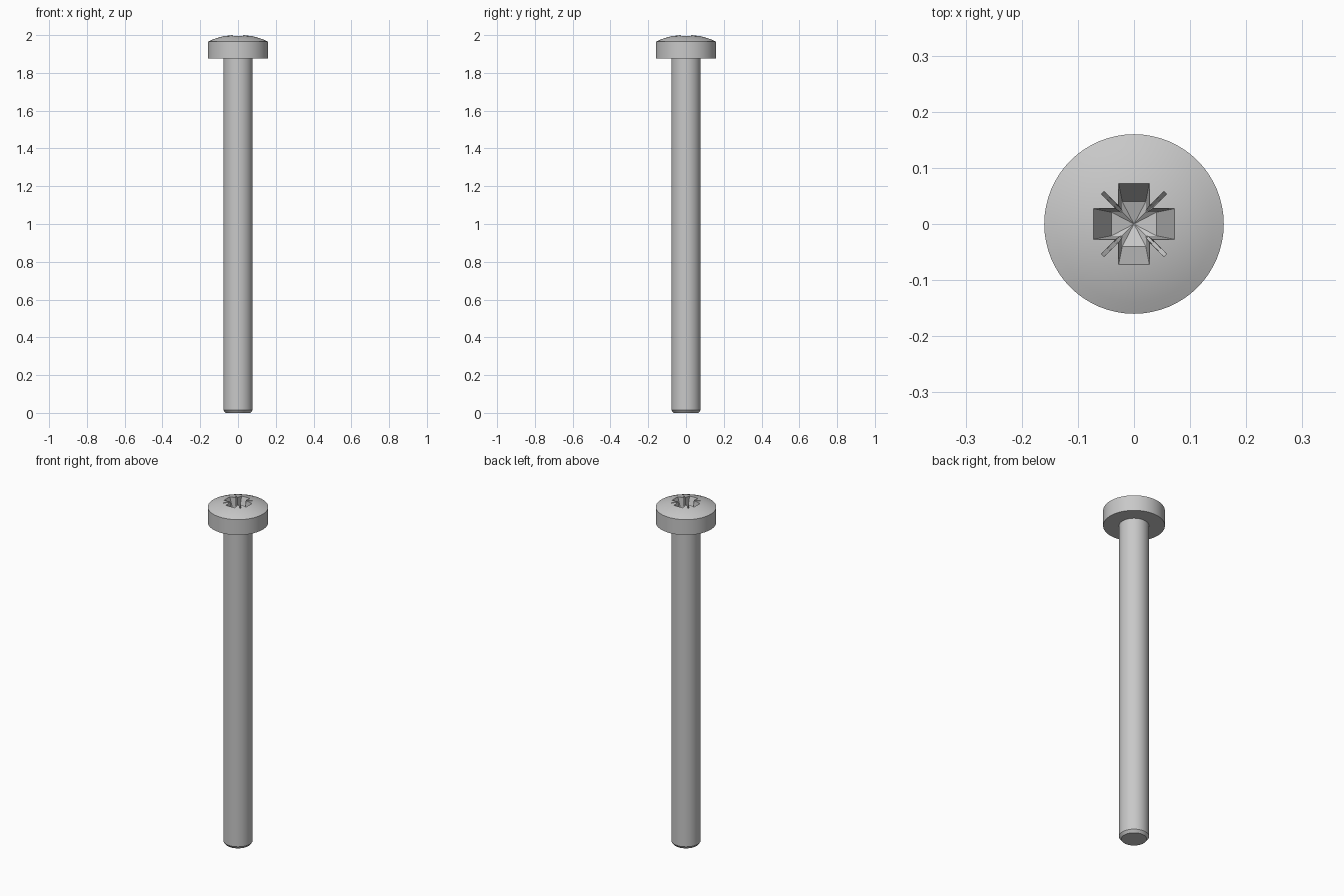
import bpy, bmesh, math
from mathutils import Matrix, Vector

cube = bpy.data.objects.get("Cube")
if cube:
    bpy.data.objects.remove(cube, do_unlink=True)

SEGMENTS = 64
HEAD_R, SHAFT_R = 0.16, 0.078
HEAD_Z, RIM_Z, CROWN_Z = 1.875, 1.965, 2.002

# One plain steel colour for the whole screw
steel = bpy.data.materials.new("steel grey")
steel.use_nodes = True
colour = (0.58, 0.58, 0.58, 1)
steel.diffuse_color = colour
steel.node_tree.nodes["Principled BSDF"].inputs["Base Color"].default_value = colour


def make_object(name, bm):
    bmesh.ops.recalc_face_normals(bm, faces=bm.faces)
    mesh = bpy.data.meshes.new(name)
    bm.to_mesh(mesh)
    bm.free()
    mesh.materials.append(steel)
    obj = bpy.data.objects.new(name, mesh)
    bpy.context.collection.objects.link(obj)
    return obj


def lathe(name, profile):
    bm = bmesh.new()
    verts = [bm.verts.new((r, 0, z)) for r, z in profile]
    edges = [bm.edges.new(pair) for pair in zip(verts, verts[1:])]
    bmesh.ops.spin(bm, geom=verts + edges, cent=(0, 0, 0), axis=(0, 0, 1),
                   angle=math.tau, steps=SEGMENTS)
    bmesh.ops.remove_doubles(bm, verts=bm.verts, dist=1e-5)
    return make_object(name, bm)


def loft(name, top, bottom, top_z, bottom_z, tip_z=None, turn=0):
    """Solid between two matching outlines, optionally with a pointed floor."""
    bm = bmesh.new()
    a = [bm.verts.new((x, y, top_z)) for x, y in top]
    b = [bm.verts.new((x, y, bottom_z)) for x, y in bottom]
    n = len(a)
    bm.faces.new(a)
    for i in range(n):
        j = (i + 1) % n
        bm.faces.new((a[i], a[j], b[j], b[i]))
    if tip_z is None:
        bm.faces.new(b)
    else:
        tip = bm.verts.new((0, 0, tip_z))
        for i in range(n):
            bm.faces.new((b[i], b[(i + 1) % n], tip))
    bmesh.ops.rotate(bm, verts=bm.verts, matrix=Matrix.Rotation(turn, 3, 'Z'))
    return make_object(name, bm)


def cross(reach, half):
    """Plus-shaped outline, one arm repeated four times."""
    arm = [Vector(p) for p in ((reach, -half), (reach, half), (half, half))]
    return [Matrix.Rotation(k * math.pi / 2, 2) @ p for k in range(4) for p in arm]


def bar(reach, half):
    return [(0, -half), (reach, -half), (reach, half), (0, half)]


# Chamfered shaft, flat underside, straight rim and domed crown
rise = CROWN_Z - RIM_Z
ball = (HEAD_R ** 2 + rise ** 2) / (2 * rise)
profile = [(0, 0), (0.066, 0), (SHAFT_R, 0.015), (SHAFT_R, HEAD_Z),
           (HEAD_R, HEAD_Z)]
for i in range(9):
    r = HEAD_R * (1 - i / 8)
    profile.append((r, CROWN_Z - ball + math.sqrt(ball ** 2 - r ** 2)))
screw = lathe("screw", profile)

# Tapered cross recess and the four thin diagonal notches
cutters = [loft("recess_cutter", cross(0.081, 0.029), cross(0.04, 0.021),
                2.02, 1.9, tip_z=1.885)]
for k in range(4):
    cutters.append(loft("notch_cutter", bar(0.088, 0.004), bar(0.034, 0.002),
                        2.01, 1.91, turn=math.pi / 4 + k * math.pi / 2))

bpy.ops.object.select_all(action='DESELECT')
bpy.context.view_layer.objects.active = screw
screw.select_set(True)
for cutter in cutters:
    cutter.hide_render = True
    mod = screw.modifiers.new("cut", 'BOOLEAN')
    mod.operation = 'DIFFERENCE'
    mod.solver = 'EXACT'
    mod.object = cutter
    bpy.ops.object.modifier_apply(modifier=mod.name)
    bpy.data.objects.remove(cutter, do_unlink=True)

bpy.ops.object.shade_smooth_by_angle(angle=math.radians(20))
